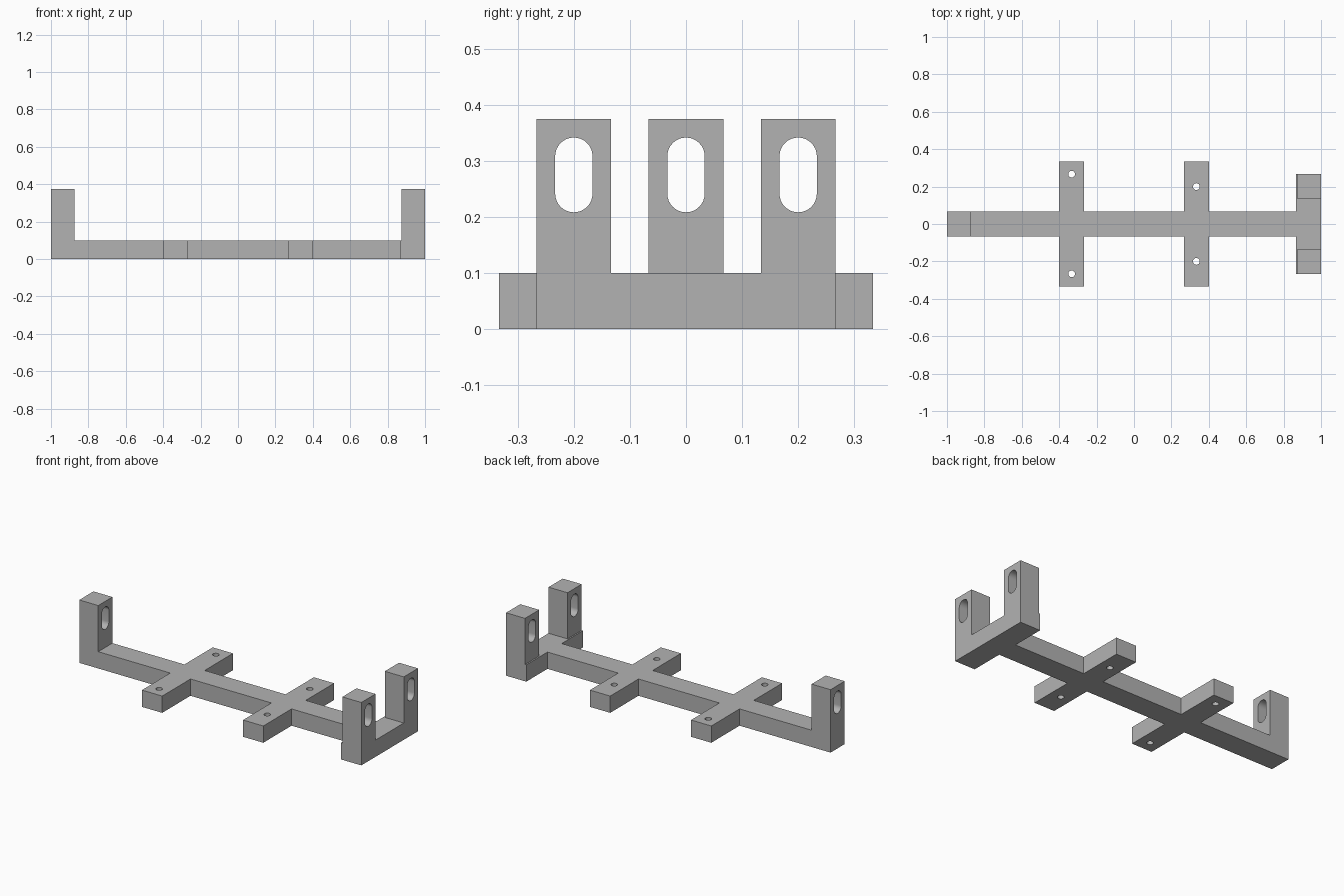
import bpy, bmesh
from math import sin, cos, pi, radians
from mathutils import Matrix, Vector

cube = bpy.data.objects.get("Cube")
if cube:
    bpy.data.objects.remove(cube, do_unlink=True)

grey = bpy.data.materials.new("plain grey")
grey.use_nodes = True
colour = (0.45, 0.45, 0.45, 1)
grey.diffuse_color = colour
grey.node_tree.nodes["Principled BSDF"].inputs["Base Color"].default_value = colour

U = 1 / 15          # half the width of every bar
BAR_H = 0.1
POST_H = 0.375
POST_T = 0.125
HOLE_R = 0.018


def prism(name, outline, origin, u, v, length):
    """Extrude a flat outline, drawn along axes u and v, by length along u x v."""
    u, v = Vector(u), Vector(v)
    bm = bmesh.new()
    face = bm.faces.new([bm.verts.new(Vector(origin) + u * a + v * b) for a, b in outline])
    top = bmesh.ops.extrude_face_region(bm, geom=[face])["geom"]
    verts = [g for g in top if isinstance(g, bmesh.types.BMVert)]
    bmesh.ops.translate(bm, verts=verts, vec=u.cross(v) * length)
    bmesh.ops.recalc_face_normals(bm, faces=bm.faces)
    mesh = bpy.data.meshes.new(name)
    bm.to_mesh(mesh)
    bm.free()
    mesh.materials.append(grey)
    obj = bpy.data.objects.new(name, mesh)
    bpy.context.collection.objects.link(obj)
    return obj


def stadium(r, straight, n=16):
    """Rounded slot outline; with no straight part it is a circle."""
    pts = []
    for side in (0, 1):
        for i in range(n + (1 if straight else 0)):
            a = pi * (side + i / n)
            pts.append((r * cos(a), r * sin(a) + straight * (1 - 2 * side)))
    return pts


def combine(target, tool, operation):
    """Apply a boolean and remove the helper."""
    mod = target.modifiers.new("join", 'BOOLEAN')
    mod.operation, mod.solver, mod.object = operation, 'EXACT', tool
    bpy.context.view_layer.objects.active = target
    bpy.ops.object.modifier_apply(modifier=mod.name)
    bpy.data.objects.remove(tool, do_unlink=True)


# Plan outline of spine, two cross arms and end bar: one side, then mirrored
side = [(-1, U)]
for x in (-5 * U, 5 * U):
    side += [(x - U, U), (x - U, 5 * U), (x + U, 5 * U), (x + U, U)]
side += [(13 * U, U), (13 * U, 4 * U), (1, 4 * U)]
plan = side + [(x, -y) for x, y in reversed(side)]
frame = prism("bracket_frame", plan, (0, 0, 0), (1, 0, 0), (0, 1, 0), BAR_H)

# Upright posts, sunk into the frame
post = [(-U, BAR_H / 2), (U, BAR_H / 2), (U, POST_H), (-U, POST_H)]
posts = [(-1, 0), (1 - POST_T, -3 * U), (1 - POST_T, 3 * U)]
for x, y in posts:
    combine(frame, prism("post", post, (x, y, 0), (0, 1, 0), (0, 0, 1), POST_T), 'UNION')

# Long slots through the posts
for x, y in posts:
    slot = prism("slot_cutter", stadium(U / 2, U / 2), (x - 0.05, y, 0.275),
                 (0, 1, 0), (0, 0, 1), POST_T + 0.1)
    combine(frame, slot, 'DIFFERENCE')

# Screw holes through the cross arms
for x, y in ((-5 * U, 4 * U), (5 * U, 3 * U)):
    for s in (-1, 1):
        hole = prism("hole_cutter", stadium(HOLE_R, 0), (x, s * y, -0.05),
                     (1, 0, 0), (0, 1, 0), BAR_H + 0.1)
        combine(frame, hole, 'DIFFERENCE')

# Smooth the hole walls, keep the edges sharp
bpy.ops.object.select_all(action='DESELECT')
frame.select_set(True)
bpy.context.view_layer.objects.active = frame
bpy.ops.object.shade_smooth_by_angle(angle=radians(30))
